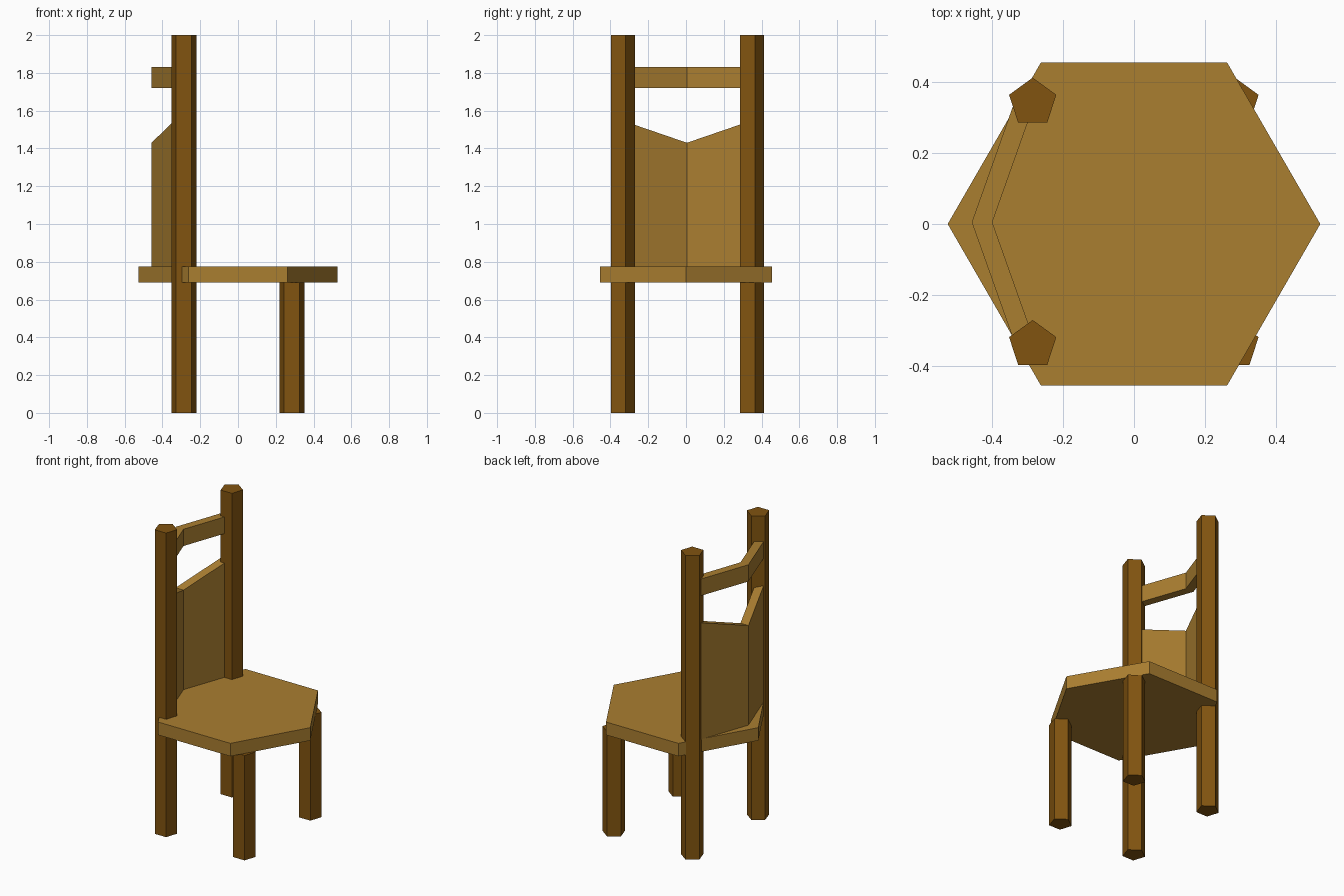
import bpy, bmesh, math

if "Cube" in bpy.data.objects:
    bpy.data.objects.remove(bpy.data.objects["Cube"])


def material(name, color):
    m = bpy.data.materials.new(name)
    m.diffuse_color = (*color, 1)
    m.use_nodes = True
    m.node_tree.nodes["Principled BSDF"].inputs["Base Color"].default_value = m.diffuse_color
    return m


light_wood = material("light wood", (0.402, 0.209, 0.030))
dark_wood = material("dark wood", (0.220, 0.088, 0.005))


def prism(name, outline, z0, z1, mat, top=None):
    """Extrude an xy outline from z0 to z1; top(x, y) may shape the upper face."""
    bm = bmesh.new()
    n = len(outline)
    low = [bm.verts.new((x, y, z0)) for x, y in outline]
    high = [bm.verts.new((x, y, top(x, y) if top else z1)) for x, y in outline]
    for i in range(n):
        j = (i + 1) % n
        bm.faces.new((low[i], low[j], high[j], high[i]))
    if n == 6 and name in ("back_panel", "back_rail"):
        # bent board: split each cap at the fold
        for ring in (low, high):
            bm.faces.new((ring[0], ring[1], ring[4], ring[5]))
            bm.faces.new((ring[1], ring[2], ring[3], ring[4]))
    else:
        bm.faces.new(low)
        bm.faces.new(high)
    bmesh.ops.recalc_face_normals(bm, faces=bm.faces)
    mesh = bpy.data.meshes.new(name)
    bm.to_mesh(mesh)
    bm.free()
    mesh.materials.append(mat)
    ob = bpy.data.objects.new(name, mesh)
    bpy.context.collection.objects.link(ob)
    return ob


def ngon(n, r, cx=0, cy=0, start=0.0):
    return [(cx + r * math.cos(start + math.tau * i / n),
             cy + r * math.sin(start + math.tau * i / n)) for i in range(n)]


# Hexagonal seat
prism("seat", ngon(6, 0.526), 0.69, 0.775, light_wood)

# Five-sided legs: short pair at +x, tall posts at -x
for side, y in (("a", -0.341), ("b", 0.343)):
    prism("short_leg_" + side, ngon(5, 0.07, 0.285, y, math.pi / 2), 0, 0.69, dark_wood)
    prism("tall_post_" + side, ngon(5, 0.07, -0.286, y, math.pi / 2), 0, 2.0, dark_wood)

# Bent backrest boards, folded at the middle and ending inside the posts
FOLD, END, SLOPE = 0.005, 0.335, 0.355
bend = SLOPE * END
board = [(-0.458 + bend, FOLD - END), (-0.458, FOLD), (-0.458 + bend, FOLD + END),
         (-0.40 + bend, FOLD + END), (-0.40, FOLD), (-0.40 + bend, FOLD - END)]
prism("back_panel", board, 0.775, 1.43, light_wood,
      top=lambda x, y: 1.43 + 0.343 * abs(y - FOLD))
prism("back_rail", board, 1.72, 1.83, light_wood)
